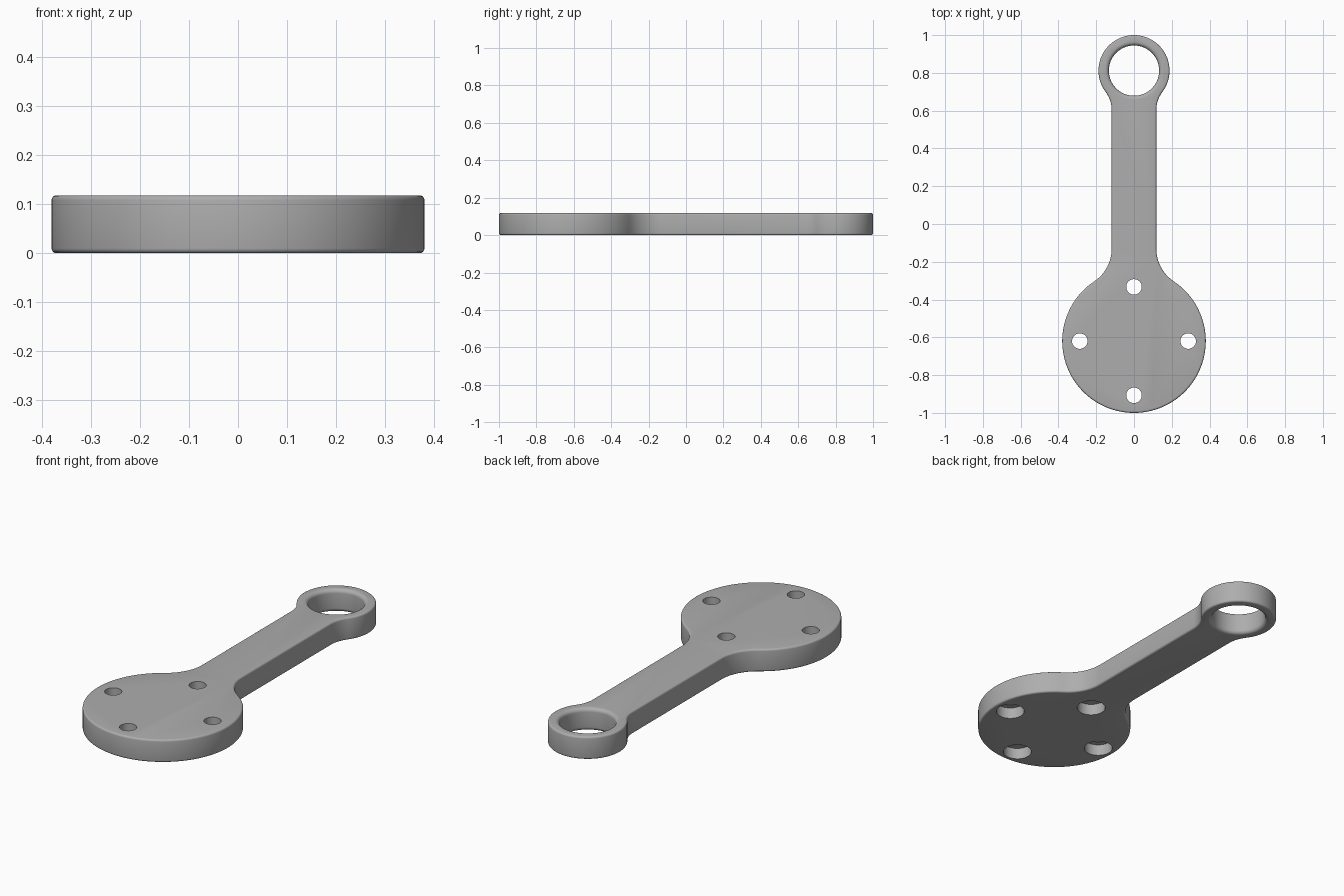
import bpy
import bmesh
from math import sin, cos, pi, atan2, hypot

cube = bpy.data.objects.get("Cube")
if cube:
    bpy.data.objects.remove(cube, do_unlink=True)

THICK = 0.118
ARM = 0.118                      # half width of the arm
DISC_Y, DISC_R = -0.62, 0.38
RING_Y, RING_R, BORE_R = 0.812, 0.188, 0.133
DISC_BLEND, RING_BLEND = 0.209, 0.162

grey = bpy.data.materials.new("satin grey")
grey.use_nodes = True
colour = (0.42, 0.42, 0.42, 1)
grey.diffuse_color = colour
grey.node_tree.nodes["Principled BSDF"].inputs["Base Color"].default_value = colour


def arc(cx, cy, r, start, end, n):
    return [(cx + r * cos(start + (end - start) * i / n),
             cy + r * sin(start + (end - start) * i / n)) for i in range(n + 1)]


def make_object(name, bm):
    bmesh.ops.recalc_face_normals(bm, faces=bm.faces)
    mesh = bpy.data.meshes.new(name)
    bm.to_mesh(mesh)
    bm.free()
    mesh.materials.append(grey)
    obj = bpy.data.objects.new(name, mesh)
    bpy.context.collection.objects.link(obj)
    return obj


def lathe(name, x, y, profile, n):
    """Closed turned solid from (radius, height) points."""
    bm = bmesh.new()
    rings = [[bm.verts.new((x + r * cos(2 * pi * i / n), y + r * sin(2 * pi * i / n), z))
              for i in range(n)] for r, z in profile]
    for low, high in zip(rings, rings[1:]):
        for i in range(n):
            j = (i + 1) % n
            bm.faces.new((low[i], low[j], high[j], high[i]))
    bm.faces.new(rings[0])
    bm.faces.new(rings[-1])
    return make_object(name, bm)


# Right half of the outline: disc, blend, straight arm, blend, ring
disc_blend_y = DISC_Y + ((DISC_R + DISC_BLEND) ** 2 - (ARM + DISC_BLEND) ** 2) ** 0.5
ring_blend_y = RING_Y - ((RING_R + RING_BLEND) ** 2 - (ARM + RING_BLEND) ** 2) ** 0.5
a = atan2(disc_blend_y - DISC_Y, ARM + DISC_BLEND)
b = atan2(ring_blend_y - RING_Y, ARM + RING_BLEND)
half = arc(0, DISC_Y, DISC_R, -pi / 2, a, 48)
half += arc(ARM + DISC_BLEND, disc_blend_y, DISC_BLEND, pi + a, pi, 12)[1:]
half += arc(ARM + RING_BLEND, ring_blend_y, RING_BLEND, pi, pi + b, 12)
half += arc(0, RING_Y, RING_R, b, pi / 2, 36)[1:]
outline = half + [(-x, y) for x, y in reversed(half[1:-1])]

# Solid plate with softened outer edges
bm = bmesh.new()
base = bm.faces.new([bm.verts.new((x, y, 0)) for x, y in outline])
top = bmesh.ops.extrude_face_region(bm, geom=[base], use_keep_orig=True)["geom"]
bmesh.ops.translate(bm, vec=(0, 0, THICK),
                    verts=[v for v in top if isinstance(v, bmesh.types.BMVert)])
bmesh.ops.recalc_face_normals(bm, faces=bm.faces)
rims = [e for e in bm.edges if abs(e.verts[0].co.z - e.verts[1].co.z) < 1e-4]
bmesh.ops.bevel(bm, geom=rims, offset=0.01, segments=4, profile=0.5, affect='EDGES')
plate = make_object("mounting_arm", bm)

# Ring bore, flaring out in a rounded lip at both ends
LIP = 0.02
lower = [(BORE_R + LIP - LIP * sin(t), LIP - LIP * cos(t))
         for t in [pi / 2 * i / 6 for i in range(7)]]
bore = [(BORE_R + LIP, -0.05)] + lower
bore += [(r, THICK - z) for r, z in reversed(bore)]
cutters = [lathe("ring_bore_cutter", 0, RING_Y, bore, 96)]

# Four screw holes, counterbored from below
screw = [(0.07, -0.05), (0.07, 0.06), (0.041, 0.06), (0.041, THICK + 0.05)]
for k in range(4):
    cutters.append(lathe("screw_hole_cutter", 0.287 * cos(k * pi / 2),
                         DISC_Y + 0.287 * sin(k * pi / 2), screw, 40))

# Cut every hole, then drop the cutters
bpy.context.view_layer.objects.active = plate
for cutter in cutters:
    cutter.hide_render = True
    mod = plate.modifiers.new("hole", 'BOOLEAN')
    mod.operation = 'DIFFERENCE'
    mod.solver = 'EXACT'
    mod.object = cutter
    bpy.ops.object.modifier_apply(modifier=mod.name)
    bpy.data.objects.remove(cutter, do_unlink=True)

bpy.ops.object.select_all(action='DESELECT')
plate.select_set(True)
bpy.ops.object.shade_smooth_by_angle(angle=pi / 6)
